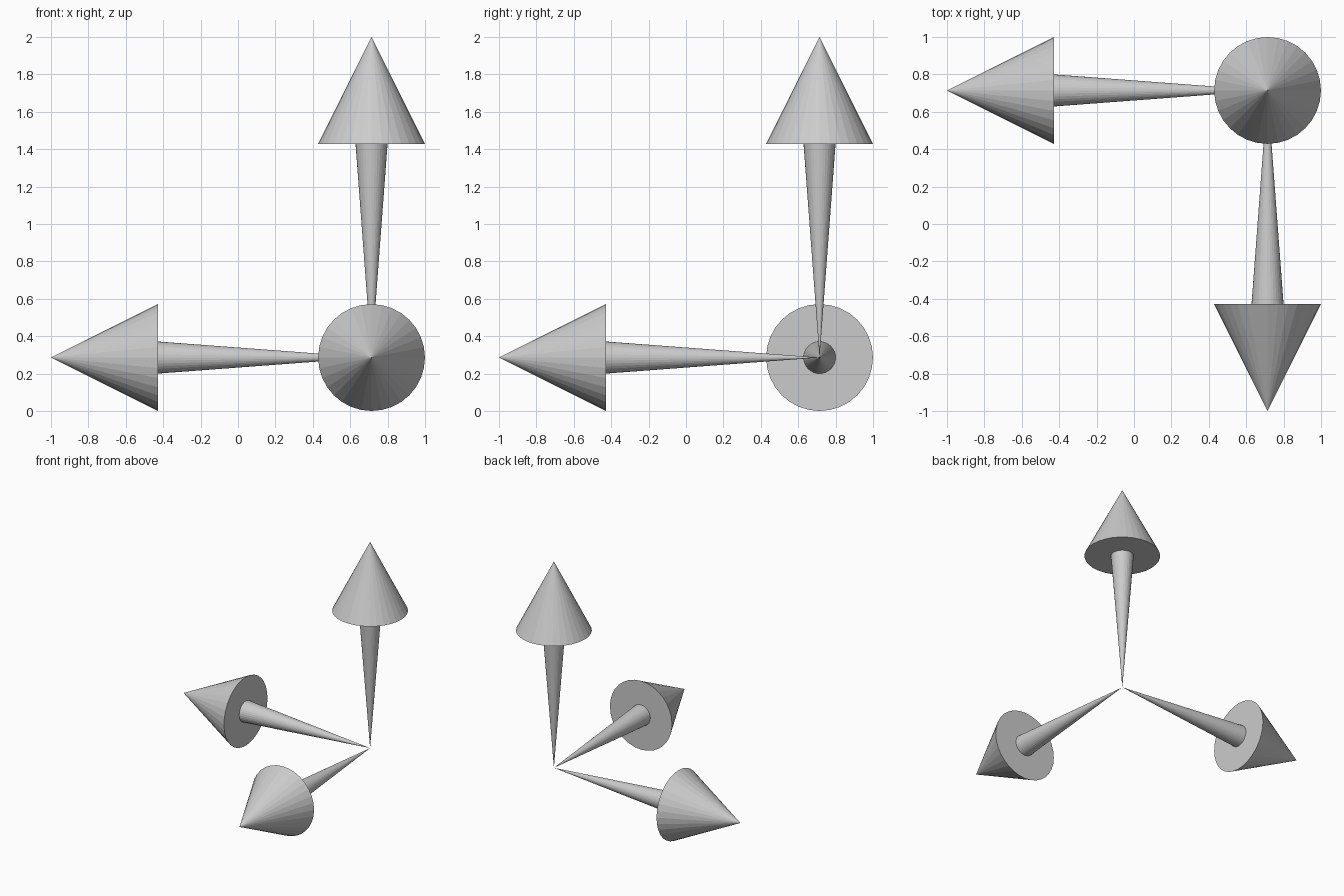
import bpy
from mathutils import Vector

if "Cube" in bpy.data.objects:
    bpy.data.objects.remove(bpy.data.objects["Cube"])

ORIGIN = Vector((0.714, 0.714, 0.286))
SHAFT_LEN, HEAD_LEN = 1.143, 0.571
SHAFT_R, HEAD_R = 0.0857, 0.2855
SIDES = 32


def cone(name, direction, start, length, r1, r2, fill):
    """Flat-shaded cone lying along direction, from start to start + length."""
    bpy.ops.mesh.primitive_cone_add(
        vertices=SIDES, radius1=r1, radius2=r2, depth=length, end_fill_type=fill,
        location=ORIGIN + direction * (start + length / 2),
        rotation=direction.to_track_quat('Z', 'Y').to_euler())
    bpy.context.object.name = name


# Three arrows: needle shaft widening from the shared origin, then a cone head
for label, d in (("left", (-1, 0, 0)), ("front", (0, -1, 0)), ("up", (0, 0, 1))):
    direction = Vector(d)
    cone(f"{label}_arrow_shaft", direction, 0, SHAFT_LEN, 0, SHAFT_R, 'NOTHING')
    cone(f"{label}_arrow_head", direction, SHAFT_LEN, HEAD_LEN, HEAD_R, 0, 'NGON')
